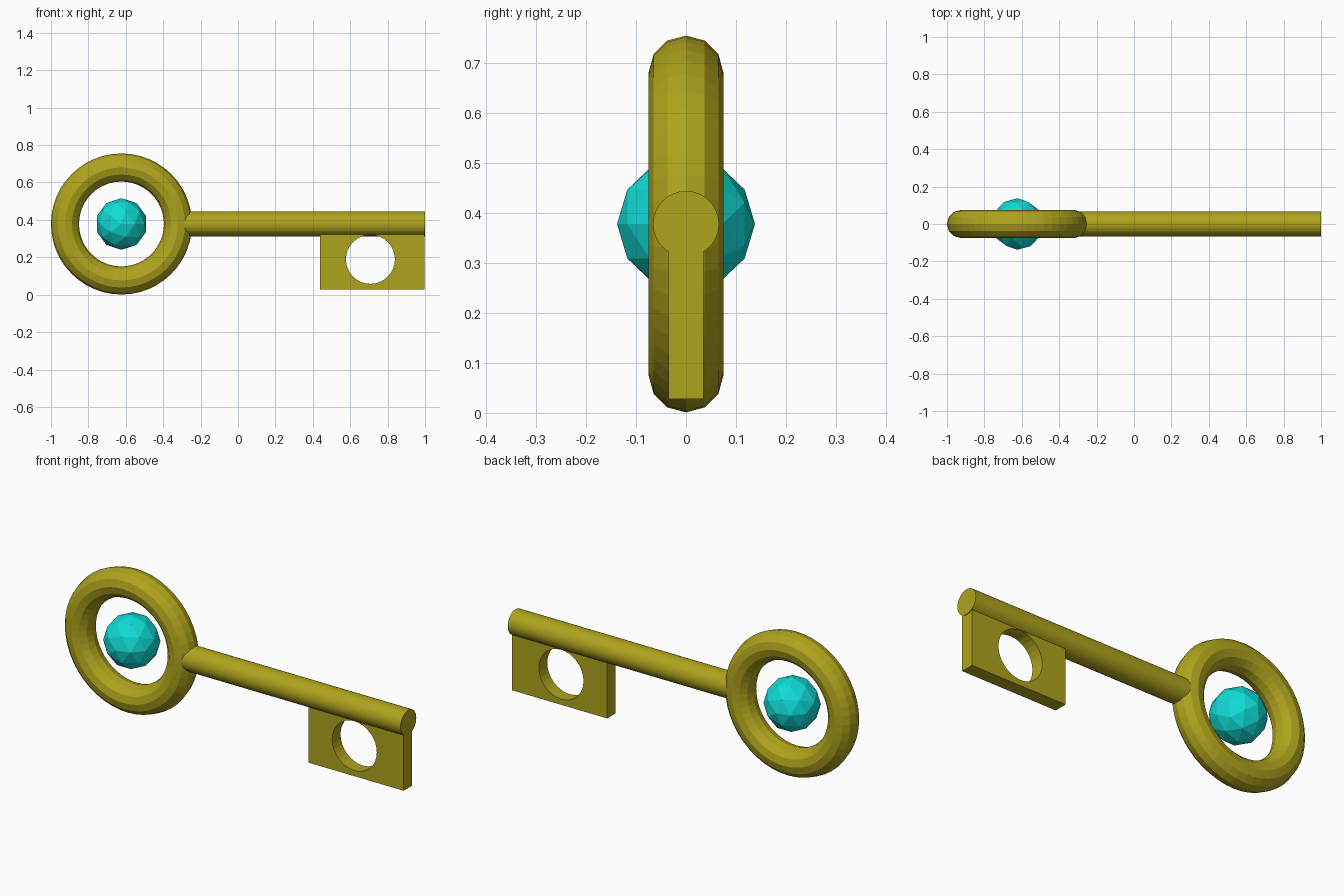
import bpy
from math import pi

if "Cube" in bpy.data.objects:
    bpy.data.objects.remove(bpy.data.objects["Cube"])

AXIS_Z = 0.378      # height of the shaft and ring centre
RING_X = -0.623


def material(name, rgb):
    m = bpy.data.materials.new(name)
    m.diffuse_color = (*rgb, 1)
    m.use_nodes = True
    m.node_tree.nodes["Principled BSDF"].inputs["Base Color"].default_value = m.diffuse_color
    return m


gold = material("gold", (0.43, 0.37, 0.012))
teal = material("teal", (0.005, 0.72, 0.68))


def finish(name, mat):
    ob = bpy.context.object
    ob.name = name
    ob.data.materials.append(mat)
    return ob


# Ring handle
bpy.ops.mesh.primitive_torus_add(
    major_segments=48, minor_segments=12, major_radius=0.302, minor_radius=0.075,
    location=(RING_X, 0, AXIS_Z), rotation=(pi / 2, 0, 0))
finish("ring_handle", gold)

# Faceted gem floating in the ring
bpy.ops.mesh.primitive_ico_sphere_add(
    subdivisions=2, radius=0.138,
    location=(RING_X, 0, AXIS_Z), rotation=(pi / 2, 0, 0))
finish("gem", teal)

# Shaft, its left end buried in the ring
x0, x1 = -0.32, 1.0
bpy.ops.mesh.primitive_cylinder_add(
    vertices=32, radius=0.066, depth=x1 - x0,
    location=((x0 + x1) / 2, 0, AXIS_Z), rotation=(0, pi / 2, 0))
finish("shaft", gold)

# Key bit: a plate under the shaft
left, right, bottom, top = 0.438, 0.997, 0.028, 0.35
bpy.ops.mesh.primitive_cube_add(
    size=1, location=((left + right) / 2, 0, (bottom + top) / 2),
    scale=(right - left, 0.07, top - bottom))
bit = finish("key_bit", gold)

# Round hole through the bit
bpy.ops.mesh.primitive_cylinder_add(
    vertices=32, radius=0.131, depth=0.3,
    location=(0.708, 0, 0.189), rotation=(pi / 2, 0, 0))
cutter = finish("hole_cutter", gold)
cutter.hide_render = True

hole = bit.modifiers.new("hole", 'BOOLEAN')
hole.operation = 'DIFFERENCE'
hole.solver = 'EXACT'
hole.object = cutter
bpy.context.view_layer.objects.active = bit
bpy.ops.object.modifier_apply(modifier=hole.name)
bpy.data.objects.remove(cutter)
